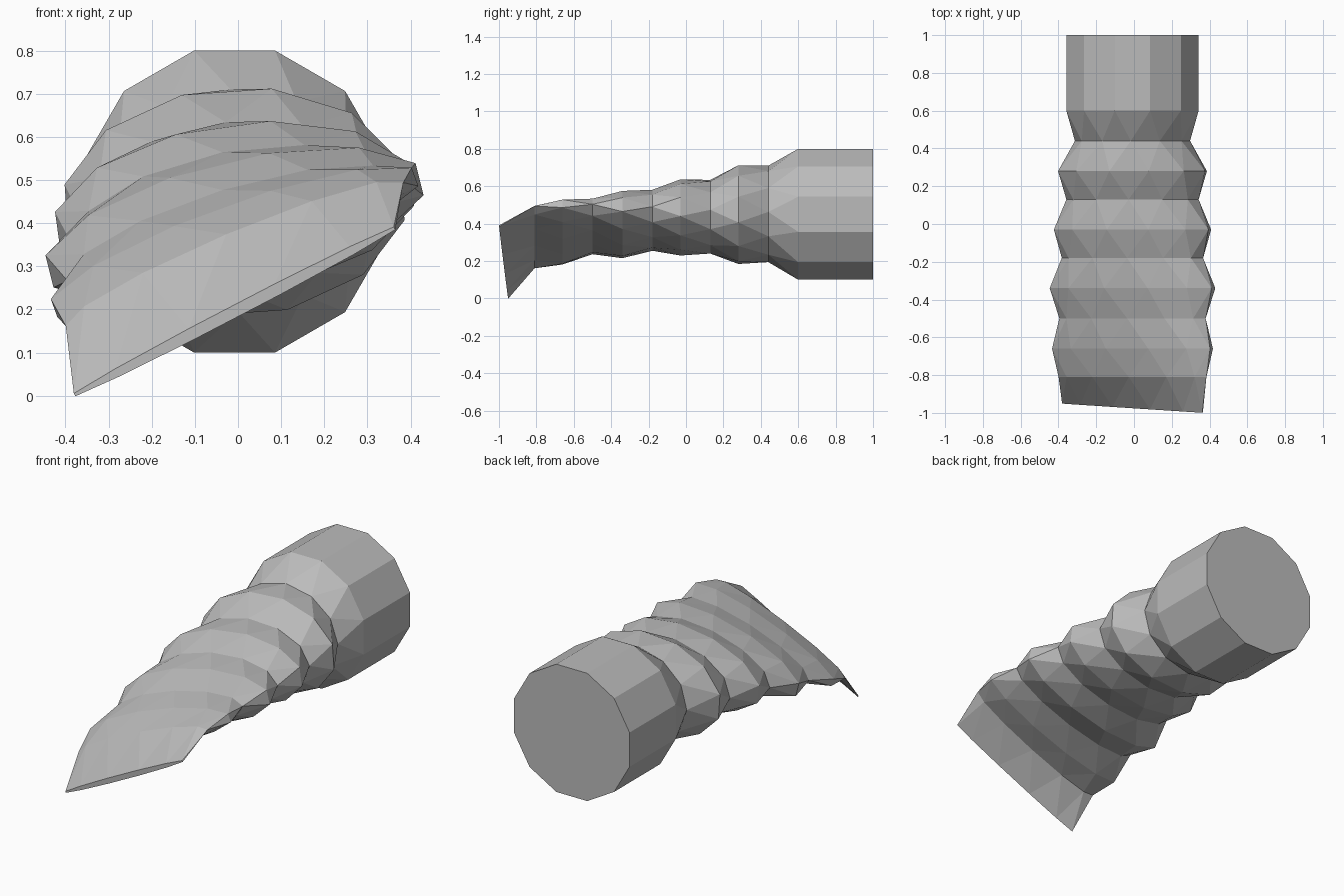
import bpy, bmesh
from math import sin, cos, pi, radians

cube = bpy.data.objects.get("Cube")
if cube:
    bpy.data.objects.remove(cube, do_unlink=True)

SIDES = 12
STEP = 2 * pi / SIDES

grey = bpy.data.materials.new("light grey")
grey.use_nodes = True
grey.diffuse_color = (0.5, 0.5, 0.5, 1)
grey.node_tree.nodes["Principled BSDF"].inputs["Base Color"].default_value = (0.5, 0.5, 0.5, 1)

# Rings from the round end to the flat tip:
# y, centre height, half width, half thickness, tilt in degrees
RINGS = [
    (1.00, 0.45, 0.35, 0.35, 0),
    (0.60, 0.45, 0.35, 0.35, 0),
    (0.44, 0.452, 0.305, 0.258, 2),
    (0.28, 0.448, 0.39, 0.257, 4),
    (0.13, 0.437, 0.352, 0.198, 6),
    (-0.03, 0.433, 0.413, 0.19, 8),
    (-0.18, 0.418, 0.381, 0.149, 11),
    (-0.34, 0.395, 0.442, 0.143, 14),
    (-0.50, 0.385, 0.405, 0.096, 17),
    (-0.66, 0.355, 0.445, 0.084, 20),
    (-0.81, 0.328, 0.425, 0.05, 23),
    (-0.975, 0.195, 0.418, 0.014, 27.5),
]


def add_ring(bm, y, z, a, b, tilt, half_turned, slant):
    """Add one tilted oval ring, with flats or corners at its extremes."""
    phase = STEP / 2 if half_turned else 0
    grow = 1 / cos(phase)
    c, s = cos(radians(tilt)), sin(radians(tilt))
    ring = []
    for i in range(SIDES):
        t = i * STEP + phase
        u, v = a * grow * cos(t), b * grow * sin(t)
        ring.append(bm.verts.new((u * c - v * s - 0.008, y - slant * cos(t), z + u * s + v * c)))
    return ring


bm = bmesh.new()
rings = []
for n, ring in enumerate(RINGS):
    last = n == len(RINGS) - 1
    rings.append(add_ring(bm, *ring, n == 0 or n % 2 == 1, 0.025 if last else 0))

# Straight cylindrical cuff, then folded bands of zigzag triangles
for n, (r, q) in enumerate(zip(rings, rings[1:])):
    for i in range(SIDES):
        j = (i + 1) % SIDES
        if n == 0:
            bm.faces.new((r[i], r[j], q[j], q[i]))
        elif n % 2 == 1:
            bm.faces.new((r[i], r[j], q[j]))
            bm.faces.new((r[i], q[j], q[i]))
        else:
            bm.faces.new((r[i], r[j], q[i]))
            bm.faces.new((r[j], q[j], q[i]))

# Round end cap and thin tip cap
bm.faces.new(rings[0])
bm.faces.new(rings[-1])
bmesh.ops.recalc_face_normals(bm, faces=bm.faces[:])

mesh = bpy.data.meshes.new("folded_tube")
bm.to_mesh(mesh)
bm.free()
mesh.materials.append(grey)
tube = bpy.data.objects.new("folded_tube", mesh)
bpy.context.collection.objects.link(tube)
